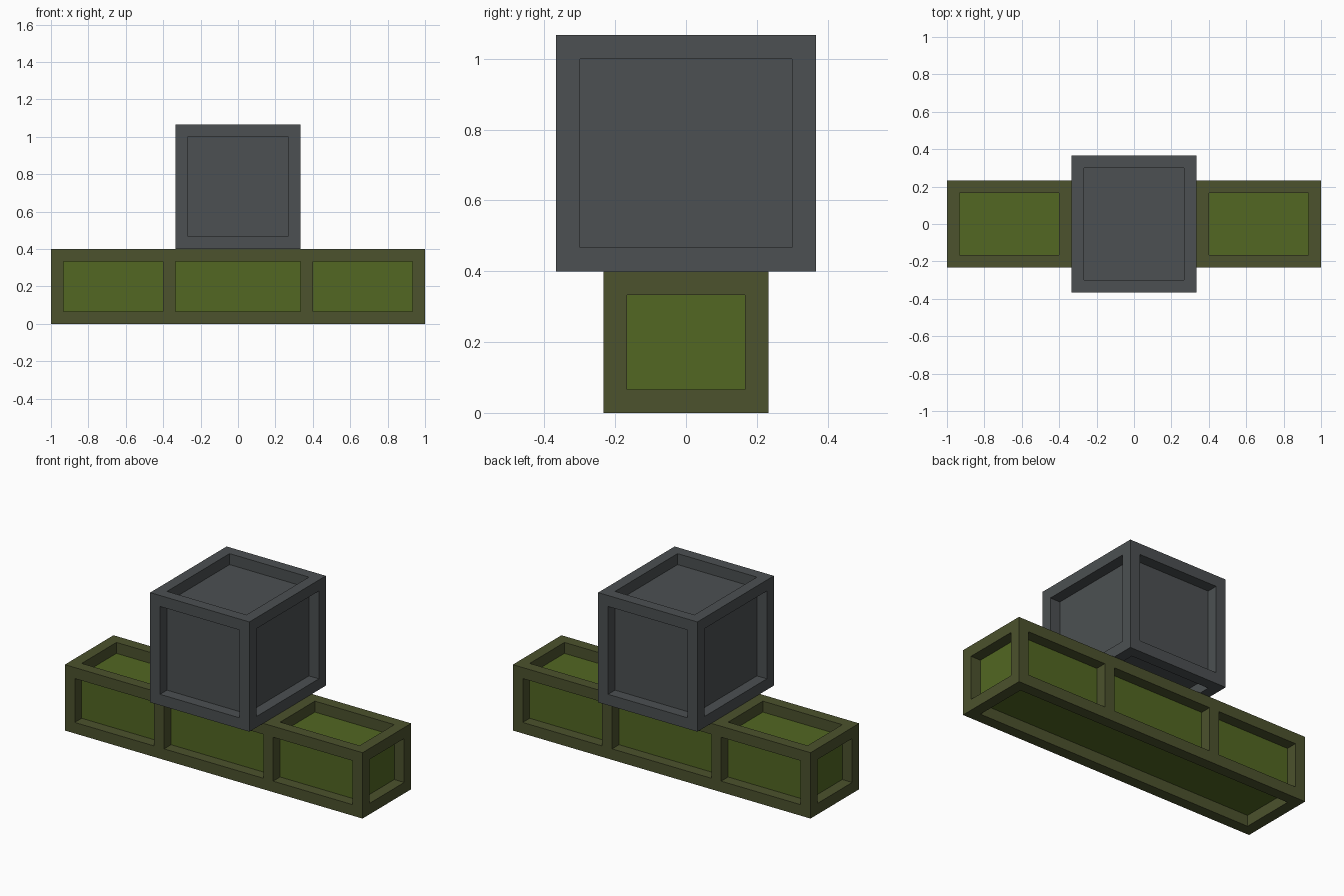
import bpy
import bmesh

if "Cube" in bpy.data.objects:
    bpy.data.objects.remove(bpy.data.objects["Cube"])

BAR = 1 / 15      # frame width and panel depth


def srgb(r, g, b):
    def lin(c):
        c /= 255
        return c / 12.92 if c <= 0.04045 else ((c + 0.055) / 1.055) ** 2.4
    return (lin(r), lin(g), lin(b), 1)


def material(name, rgb):
    m = bpy.data.materials.new(name)
    m.diffuse_color = srgb(*rgb)
    m.use_nodes = True
    m.node_tree.nodes["Principled BSDF"].inputs["Base Color"].default_value = m.diffuse_color
    return m


def panelled_box(name, lo, hi, mats, dividers=()):
    """Box whose sides carry recessed panels; dividers split them along x."""
    bm = bmesh.new()

    def cuts(axis, split):
        c = [lo[axis], lo[axis] + BAR]
        if axis == 0 and split:
            for d in dividers:
                c += [d - BAR / 2, d + BAR / 2]
        return c + [hi[axis] - BAR, hi[axis]]

    for axis in range(3):
        ua, va = (axis + 1) % 3, (axis + 2) % 3
        for sign in (-1, 1):
            level = hi[axis] if sign > 0 else lo[axis]
            underside = axis == 2 and sign < 0
            us, vs = cuts(ua, not underside), cuts(va, not underside)

            def quad(points, mat):
                verts = []
                for u, v, n in points:
                    p = [0, 0, 0]
                    p[ua], p[va], p[axis] = u, v, n
                    verts.append(bm.verts.new(p))
                f = bm.faces.new(verts if sign > 0 else verts[::-1])
                f.material_index = mat

            for i in range(len(us) - 1):
                for j in range(len(vs) - 1):
                    ring = [(us[i], vs[j]), (us[i + 1], vs[j]),
                            (us[i + 1], vs[j + 1]), (us[i], vs[j + 1])]
                    rim = [(u, v, level) for u, v in ring]
                    if i % 2 == 0 or j % 2 == 0:
                        quad(rim, 0)              # frame bar
                        continue
                    floor = [(u, v, level - sign * BAR) for u, v in ring]
                    quad(floor, 1)                # recessed panel
                    for k in range(4):            # recess walls
                        m = (k + 1) % 4
                        quad([rim[k], rim[m], floor[m], floor[k]], 0)

    bmesh.ops.remove_doubles(bm, verts=bm.verts, dist=1e-5)
    mesh = bpy.data.meshes.new(name)
    bm.to_mesh(mesh)
    bm.free()
    for m in mats:
        mesh.materials.append(m)
    obj = bpy.data.objects.new(name, mesh)
    bpy.context.collection.objects.link(obj)
    return obj


olive = material("dark olive frame", (76, 82, 45))
green = material("green panel", (82, 103, 34))
grey = material("dark grey", (76, 80, 82))

# Long base with three bays
panelled_box("base", (-1, -7 / 30, 0), (1, 7 / 30, 0.4), (olive, green),
             dividers=(-11 / 30, 11 / 30))

# Crate standing on the middle bay
panelled_box("crate", (-1 / 3, -11 / 30, 0.4), (1 / 3, 11 / 30, 16 / 15), (grey, grey))
